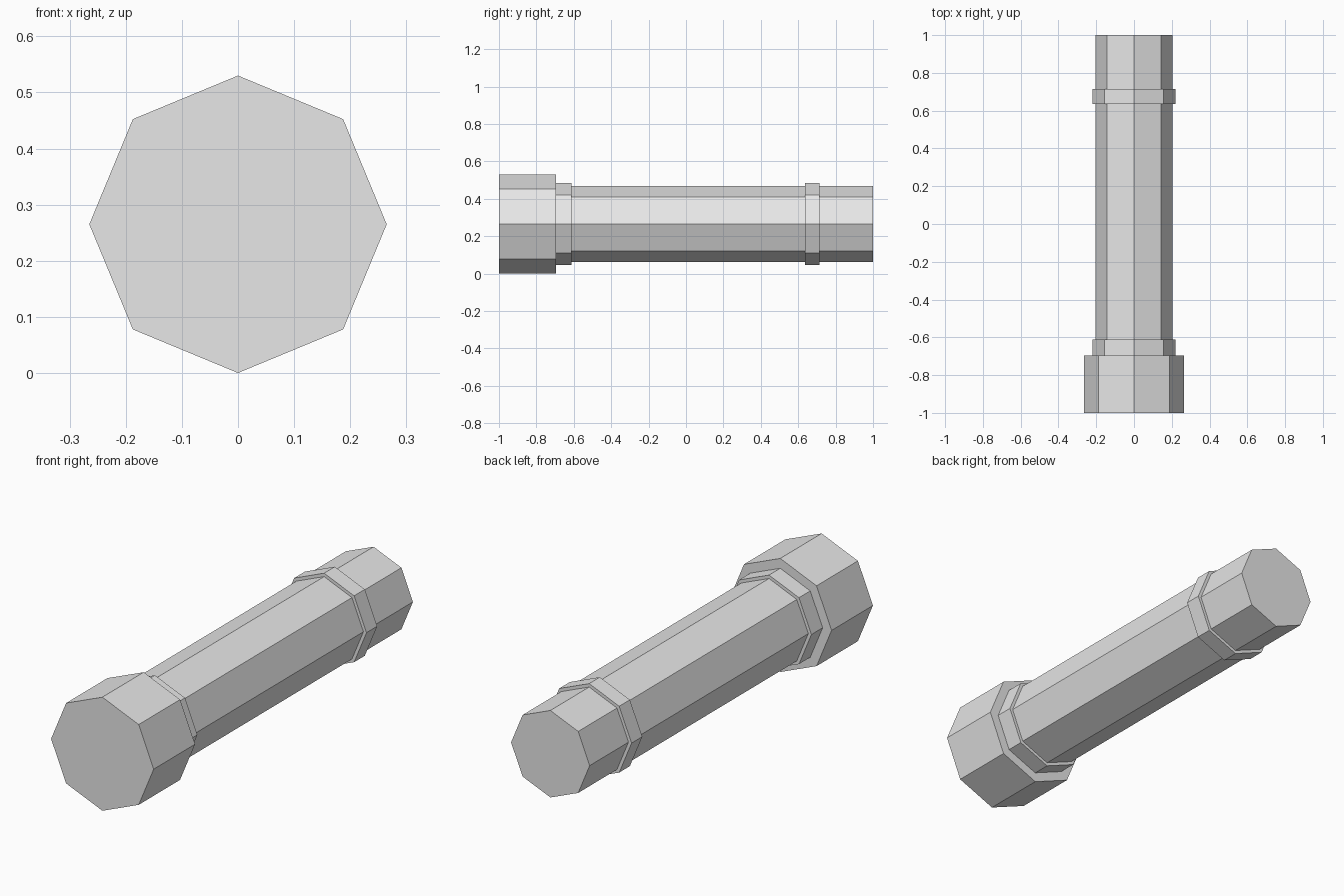
import bpy
import math

cube = bpy.data.objects.get("Cube")
if cube:
    bpy.data.objects.remove(cube, do_unlink=True)

HEAD_RADIUS = 0.265

grey = bpy.data.materials.new("light grey")
grey.use_nodes = True
colour = (0.8, 0.8, 0.8, 1)
grey.diffuse_color = colour
grey.node_tree.nodes["Principled BSDF"].inputs["Base Color"].default_value = colour


def octagonal_bar(name, radius, y_start, y_end):
    """Eight-sided prism along y, with a corner pointing straight up."""
    bpy.ops.mesh.primitive_cylinder_add(
        vertices=8, radius=radius, depth=y_end - y_start,
        location=(0, (y_start + y_end) / 2, HEAD_RADIUS),
        rotation=(math.pi / 2, 0, 0))
    part = bpy.context.object
    part.name = name
    part.data.materials.append(grey)


# Wide head at the front
octagonal_bar("head", HEAD_RADIUS, -1, -0.695)
# Long body reaching to the back end
octagonal_bar("body", 0.203, -0.70, 1)
# Raised rings around the body
octagonal_bar("front_collar", 0.219, -0.70, -0.612)
octagonal_bar("rear_collar", 0.219, 0.635, 0.714)
